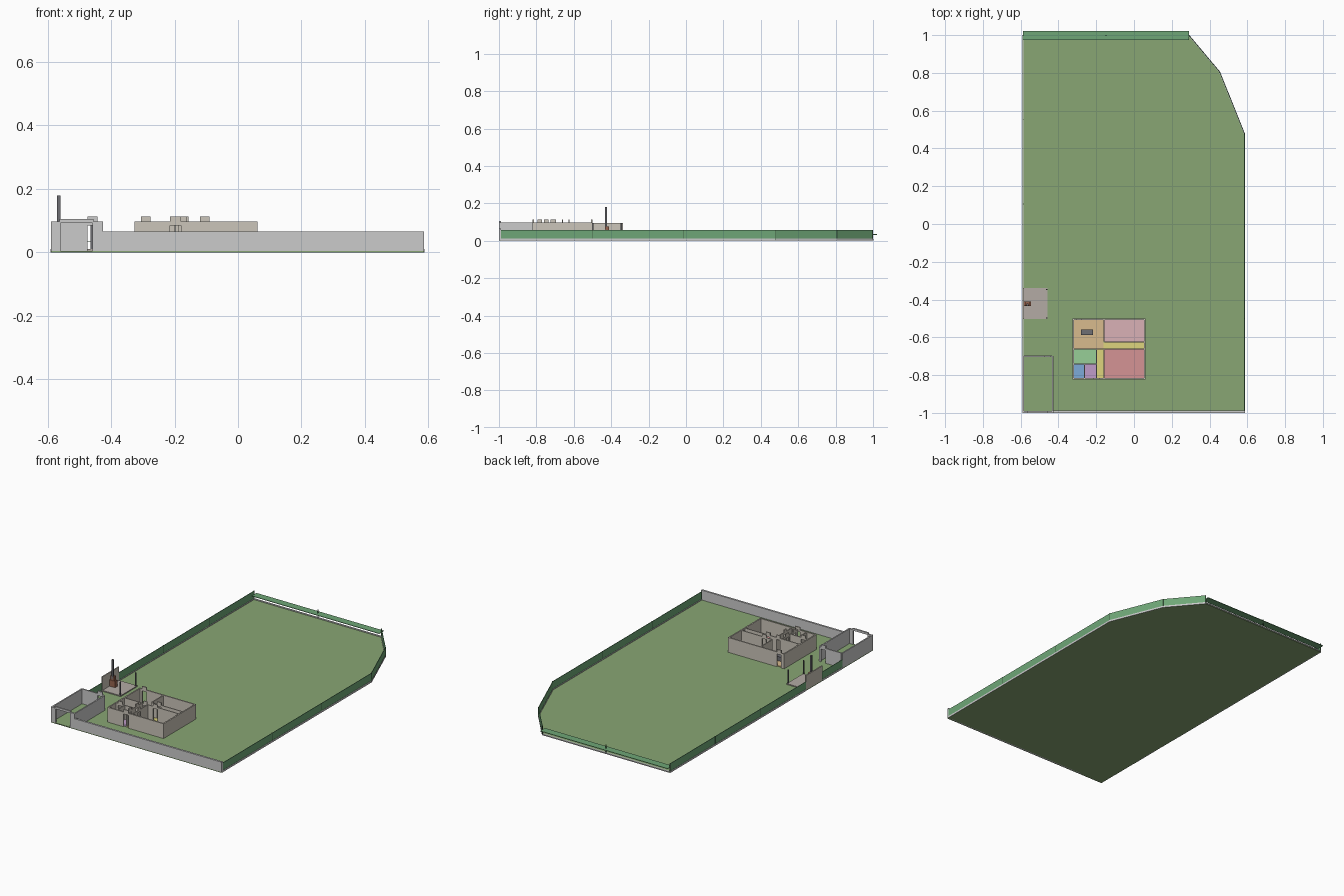
import bpy, bmesh
from mathutils import Vector, Matrix

if "Cube" in bpy.data.objects:
    bpy.data.objects.remove(bpy.data.objects["Cube"])


def material(name, r, g, b):
    m = bpy.data.materials.new(name)
    m.diffuse_color = [(c / 255) ** 2.2 for c in (r, g, b)] + [1]
    m.use_nodes = True
    m.node_tree.nodes["Principled BSDF"].inputs["Base Color"].default_value = m.diffuse_color
    return m


LAWN = material("lawn_green", 135, 165, 115)
FENCE = material("fence_green", 110, 165, 118)
POST = material("dark_green", 70, 100, 72)
BEIGE = material("house_beige", 202, 196, 184)
BRICK = material("brick", 150, 100, 80)
DARK = material("dark_grey", 110, 110, 115)
PAVE = material("paving", 178, 170, 163)


def finish(name, bm, mat):
    me = bpy.data.meshes.new(name)
    bm.to_mesh(me)
    bm.free()
    ob = bpy.data.objects.new(name, me)
    bpy.context.collection.objects.link(ob)
    if mat:
        me.materials.append(mat)
    return ob


def add_strip(bm, p, q, z0, z1, t):
    """Upright slab between two plan points."""
    p, q = Vector(p), Vector(q)
    d, c = q - p, (p + q) / 2
    m = (Matrix.Translation((c.x, c.y, (z0 + z1) / 2))
         @ Vector((1, 0, 0)).rotation_difference(Vector((d.x, d.y, 0))).to_matrix().to_4x4()
         @ Matrix.Diagonal((d.length, t, z1 - z0, 1)))
    bmesh.ops.create_cube(bm, size=1, matrix=m)


def add_box(bm, x0, x1, y0, y1, z0, z1):
    m = (Matrix.Translation(((x0 + x1) / 2, (y0 + y1) / 2, (z0 + z1) / 2))
         @ Matrix.Diagonal((x1 - x0, y1 - y0, z1 - z0, 1)))
    bmesh.ops.create_cube(bm, size=1, matrix=m)


def box(name, x0, x1, y0, y1, z0, z1, mat=None):
    bm = bmesh.new()
    add_box(bm, x0, x1, y0, y1, z0, z1)
    return finish(name, bm, mat)


def wall(name, axis, at, a, b, h, mat=None, doors=(), t=0.008, lintel=(0.085, 0.113)):
    """Axis-aligned wall with door gaps topped by raised lintels."""
    bm = bmesh.new()

    def piece(s, e, z0, z1):
        if axis == "x":
            add_box(bm, s, e, at - t / 2, at + t / 2, z0, z1)
        else:
            add_box(bm, at - t / 2, at + t / 2, s, e, z0, z1)

    cur = a
    for s, e in doors:
        if s > cur:
            piece(cur, s, 0.003, h)
        piece(s, e, *lintel)
        cur = e
    piece(cur, b, 0.003, h)
    return finish(name, bm, mat)


# Lawn with cut corner
outline = [(-.59, -1), (.587, -1), (.587, .477), (.455, .805), (.292, 1), (-.59, 1)]
bm = bmesh.new()
face = bm.faces.new([bm.verts.new((x, y, 0)) for x, y in outline])
top = bmesh.ops.extrude_face_region(bm, geom=[face])
bmesh.ops.translate(bm, vec=(0, 0, .005), verts=[v for v in top["geom"] if isinstance(v, bmesh.types.BMVert)])
bmesh.ops.recalc_face_normals(bm, faces=bm.faces)
finish("lawn", bm, LAWN)

# Boundary fence, kerb and fence posts
runs = [((.585, -.99), (.585, .477)), ((.585, .477), (.453, .805)), ((.453, .805), (.291, .998)),
        ((.291, .998), (-.588, .998)), ((-.588, .998), (-.588, -.34)), ((-.588, -.50), (-.588, -.70))]
fence, kerb, posts = bmesh.new(), bmesh.new(), bmesh.new()
for p, q in runs:
    add_strip(fence, p, q, .01, .057, .003)
    add_strip(kerb, p, q, 0, .011, .006)
    n = max(1, round((Vector(q) - Vector(p)).length / .45))
    for i in range(n):
        c = Vector(p).lerp(Vector(q), i / n)
        add_box(posts, c.x - .002, c.x + .002, c.y - .002, c.y + .002, .005, .058)
finish("fence_panels", fence, FENCE)
finish("fence_kerb", kerb, None)
finish("fence_posts", posts, POST)

# Street wall
box("street_wall", -.427, .587, -1, -.988, 0, .066)

# Open parking court with gate frame
wall("court_left_wall", "y", -.586, -1, -.70, .097)
wall("court_right_wall", "y", -.43, -1, -.70, .097)
wall("court_back_wall", "x", -.70, -.582, -.434, .097, doors=[(-.475, -.443)])
box("gate_left_pillar", -.582, -.559, -1, -.99, .003, .097)
box("gate_right_pillar", -.459, -.434, -1, -.99, .003, .097)
box("gate_beam", -.563, -.455, -1, -.99, .092, .105)

# House outer and inner walls
H = .097
wall("house_front_wall", "x", -.818, -.326, .062, H, BEIGE, [(-.215, -.18)])
wall("house_back_wall", "x", -.505, -.326, .062, H, BEIGE, [(-.305, -.275)])
wall("house_left_wall", "y", -.322, -.814, -.509, H, BEIGE)
wall("house_right_wall", "y", .058, -.814, -.509, H, BEIGE)
wall("middle_wall", "x", -.661, -.318, .054, H, BEIGE, [(-.186, -.163), (-.12, -.09)], t=.006)
wall("hall_wall", "x", -.625, -.156, .054, H, BEIGE, [(-.12, -.09)], t=.006)
wall("living_wall", "y", -.159, -.814, -.664, H, BEIGE, [(-.76, -.735)], t=.006)
wall("kitchen_wall", "y", -.159, -.622, -.509, H, BEIGE, t=.006)
wall("corridor_wall", "y", -.198, -.814, -.664, H, BEIGE, [(-.795, -.77), (-.725, -.695)], t=.006)
wall("small_room_wall", "x", -.742, -.318, -.201, H, BEIGE, [(-.305, -.275)], t=.006)
wall("bath_wall", "y", -.262, -.814, -.745, H, BEIGE, t=.006)

# Coloured room floors
floors = [
    ("kitchen_floor", -.318, -.162, -.658, -.509, (216, 186, 140)),
    ("back_bedroom_floor", -.156, .054, -.622, -.509, (217, 175, 180)),
    ("hall_floor", -.162, .054, -.658, -.628, (222, 212, 125)),
    ("corridor_floor", -.195, -.162, -.814, -.664, (222, 212, 125)),
    ("front_bedroom_floor", -.156, .054, -.814, -.664, (212, 146, 148)),
    ("green_room_floor", -.318, -.201, -.739, -.664, (150, 205, 150)),
    ("blue_room_floor", -.318, -.265, -.814, -.745, (125, 170, 215)),
    ("purple_room_floor", -.259, -.201, -.814, -.745, (190, 155, 200)),
]
for name, x0, x1, y0, y1, rgb in floors:
    box(name, x0, x1, y0, y1, .003, .009, material(name, *rgb))

# Kitchen island: top slab on a plinth
box("island_plinth", -.274, -.222, -.583, -.563, .009, .034, DARK)
box("island_top", -.28, -.216, -.588, -.558, .034, .038, DARK)

# Barbecue terrace with wall, corner posts, oven and chimney
box("terrace_floor", -.584, -.458, -.502, -.338, .003, .011, PAVE)
box("terrace_wall", -.59, -.583, -.502, -.338, .003, .095, BEIGE)
for i, y in enumerate((-.498, -.346)):
    box(f"terrace_post_{i}", -.465, -.459, y - .003, y + .003, .011, .095, DARK)
box("barbecue_base", -.583, -.545, -.433, -.409, .011, .05, BRICK)
box("barbecue_hood", -.578, -.552, -.431, -.411, .05, .075, BRICK)
box("chimney", -.57, -.559, -.434, -.422, .06, .18, DARK)
